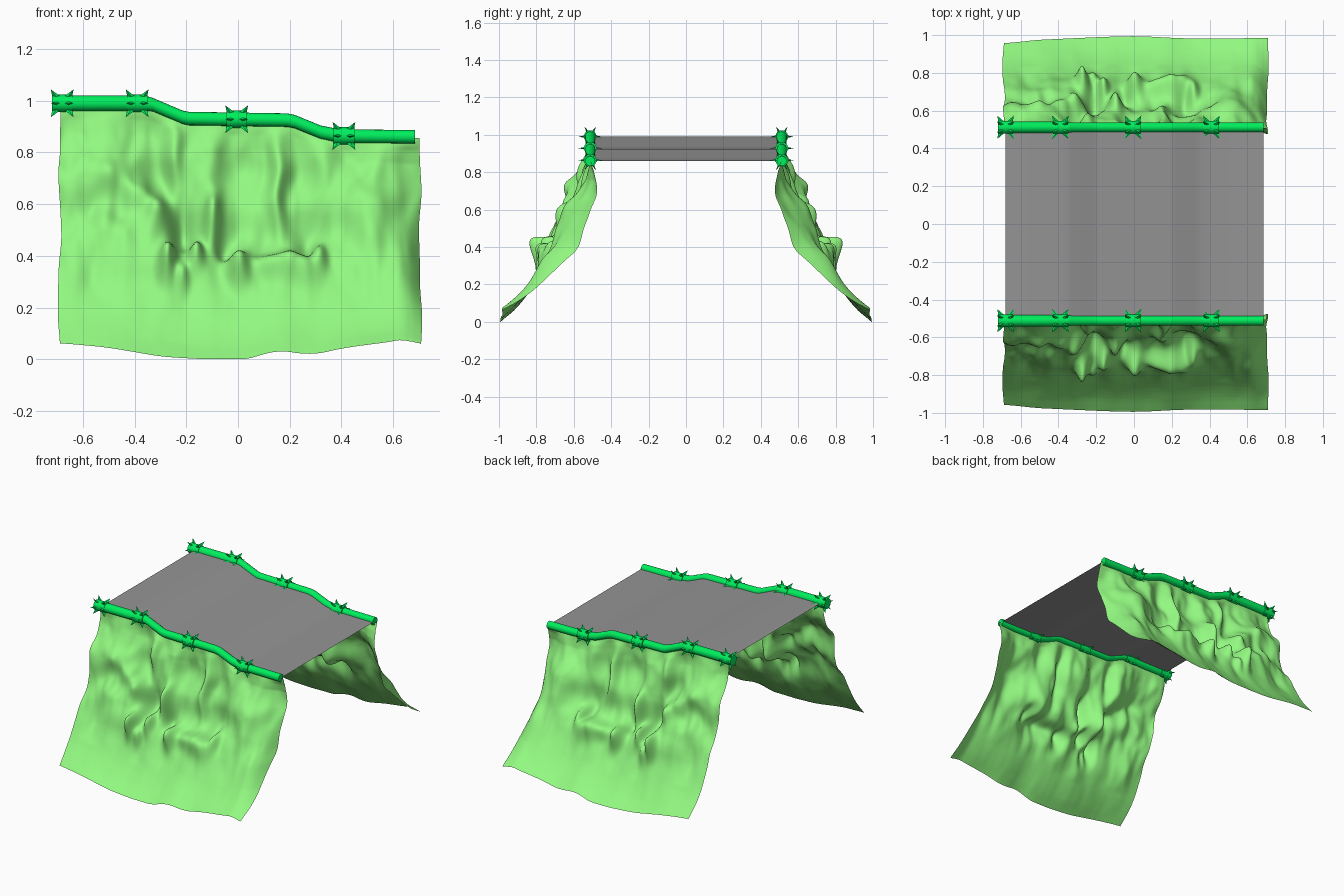
import bpy, bmesh, math
from mathutils import Vector, noise

if "Cube" in bpy.data.objects:
    bpy.data.objects.remove(bpy.data.objects["Cube"])

def material(name, rgb):
    m = bpy.data.materials.new(name)
    m.diffuse_color = (*rgb, 1)
    m.use_nodes = True
    m.node_tree.nodes["Principled BSDF"].inputs["Base Color"].default_value = m.diffuse_color
    return m

ROCK = material("light_green", (0.29, 0.95, 0.22))
PIPE = material("bright_green", (0.0, 0.86, 0.11))
ROAD = material("dark_grey", (0.30, 0.30, 0.30))

# Shared track line (x, z): followed by deck, rails and cliff tops
PATH = [(-0.72, .99), (-0.36, .99), (-0.33, .985), (-0.215, .936), (-0.19, .931),
        (0.19, .925), (0.22, .919), (0.32, .878), (0.38, .866), (0.42, .863), (0.72, .860)]
BOTTOM_Z = [(-0.7, .063), (-0.5, .045), (-0.3, .01), (-.1, -.002), (.06, .0), (.15, .038),
            (.27, .015), (.4, .042), (.6, .068), (.67, .085), (.71, .045)]
BOTTOM_Y = [(-0.7, -.035), (-0.6, -.015), (-0.4, -.005), (0, .012), (.3, -.005), (.72, 0)]
PROFILE_Y = [(-.13, .49), (0, .507), (.12, .525), (.25, .56), (.38, .61), (.5, .68),
             (.62, .76), (.74, .825), (.87, .90), (1, .985), (1.13, 1.07)]
PROFILE_Z = [(-.13, 1.12), (0, 1), (.12, .88), (.25, .74), (.38, .60), (.5, .455),
             (.62, .31), (.74, .19), (.87, .082), (1, 0), (1.13, -.082)]

def lerp(tab, t):
    t = min(max(t, tab[0][0]), tab[-1][0])
    for (a, p), (b, q) in zip(tab, tab[1:]):
        if t <= b:
            return p + (q - p) * (t - a) / (b - a)

def smooth_lerp(tab, t, w):
    return sum(lerp(tab, t + k * w / 2) for k in range(-2, 3)) / 5

def add_object(name, bm, mat, mirror=True, smooth=None):
    me = bpy.data.meshes.new(name)
    if smooth:
        bmesh.ops.recalc_face_normals(bm, faces=bm.faces)
    bm.to_mesh(me)
    bm.free()
    ob = bpy.data.objects.new(name, me)
    bpy.context.collection.objects.link(ob)
    me.materials.append(mat)
    if mirror:
        ob.modifiers.new("other_side", 'MIRROR').use_axis = (False, True, False)
    if smooth:
        bpy.context.view_layer.objects.active = ob
        ob.select_set(True)
        bpy.ops.object.shade_smooth_by_angle(angle=math.radians(smooth))
        ob.select_set(False)
    else:
        me.polygons.foreach_set("use_smooth", [True] * len(me.polygons))

# Deck: one thin sheet following the track line
bm = bmesh.new()
xs = [-0.68] + [p[0] for p in PATH[1:-1]] + [0.685]
rows = [[bm.verts.new((x, y, lerp(PATH, x))) for y in (-.505, .505)] for x in xs]
for a, b in zip(rows, rows[1:]):
    bm.faces.new((a[0], b[0], b[1], a[1]))
add_object("deck", bm, ROAD, mirror=False)

# Rail: round pipe swept along the track line
bm = bmesh.new()
RY, N = -0.512, 16
xs[0] = -0.72
rings = []
for x in xs:
    r = 0.030 if x < -0.34 else 0.026
    rings.append([bm.verts.new((x, RY + r * math.cos(k * math.tau / N),
                  lerp(PATH, x) + r * math.sin(k * math.tau / N))) for k in range(N)])
for a, b in zip(rings, rings[1:]):
    for k in range(N):
        bm.faces.new((a[k], a[k - 1], b[k - 1], b[k]))
bm.faces.new(rings[0])
bm.faces.new(rings[-1])
add_object("rail", bm, PIPE, smooth=40)

# Collars: short sleeve with two rows of splayed thorns
def collar(name, cx):
    bm = bmesh.new()
    c = Vector((cx, RY, lerp(PATH, cx)))
    r, h = 0.034, 0.040
    ends = [[bm.verts.new(c + Vector((s * h, r * math.cos(k * math.tau / N),
            r * math.sin(k * math.tau / N)))) for k in range(N)] for s in (-1, 1)]
    for k in range(N):
        bm.faces.new((ends[0][k], ends[0][k - 1], ends[1][k - 1], ends[1][k]))
    bm.faces.new(ends[0])
    bm.faces.new(ends[1])
    for s in (-1, 1):
        for k in range(6):
            a = k * math.tau / 6
            out = Vector((0, math.cos(a), math.sin(a)))
            side = Vector((0, -math.sin(a), math.cos(a)))
            along = Vector((s, 0, 0))
            root = c + along * .020 + out * (r - .006)
            tip = bm.verts.new(root + out * .034 + along * .024)
            base = [bm.verts.new(root + d) for d in
                    (along * .018, side * .007, along * -.016, side * -.007)]
            for i in range(4):
                bm.faces.new((base[i - 1], base[i], tip))
            bm.faces.new(base)
    add_object(name, bm, PIPE, smooth=30)

for i, cx in enumerate((-0.68, -0.39, -0.005, 0.41)):
    collar(f"thorn_collar_{i + 1}", cx)

# Cliff: draped rock sheet; bumps are (x, z, height, width, tallness)
BUMPS = [(-.28, .35, .10, .025, .05), (-.215, .31, .055, .022, .04), (-.165, .39, .075, .025, .05),
         (0, .35, .11, .030, .05), (.11, .36, .05, .05, .035), (.205, .36, .07, .04, .045),
         (.32, .40, .06, .025, .05), (-.09, .54, .11, .028, .08), (.27, .34, .05, .03, .05),
         (-.31, .56, .10, .04, .05), (-.39, .62, .08, .05, .05), (-.48, .70, .07, .06, .06),
         (-.6, .72, .05, .05, .09), (-.5, .5, .03, .1, .09),
         (-.05, .43, -.05, .03, .04), (-.21, .5, -.06, .04, .06), (-.3, .74, -.05, .05, .08),
         (.1, .5, -.035, .08, .06), (.28, .50, -.035, .08, .06), (.15, .68, .05, .025, .12),
         (.22, .76, -.05, .03, .1), (.33, .74, .04, .03, .09), (.5, .5, .03, .06, .1),
         (-.24, .8, .05, .025, .1), (-.01, .75, -.04, .05, .1), (.55, .68, .04, .06, .1)]

def cliff_point(x, v):
    top, low = lerp(PATH, x) - .004, smooth_lerp(BOTTOM_Z, x, .05)
    y = smooth_lerp(PROFILE_Y, v, .06) + smooth_lerp(BOTTOM_Y, x, .1) * v * v
    z = low + (top - low) * smooth_lerp(PROFILE_Z, v, .06)
    d = sum(h * math.exp(-((x - bx) / w) ** 2 / 1.6 - ((z - bz) / t) ** 2 / 1.6)
            for bx, bz, h, w, t in BUMPS)
    # folds fade out at the rail and on the smooth apron below
    fade = min(1, v / .12) * max(.1, min(1, (.80 - v) / .3))
    d += fade * (.04 * noise.noise(Vector((x * 9 + 3.1, z * 3.5, 0.4)))
                 + .04 * noise.noise(Vector((x * 4 + 7.7, z * 5, 2.3)))
                 + .018 * noise.noise(Vector((x * 17, z * 9, 5.2))))
    d *= min(1, v / .06) * min(1, (1 - v) / .1)
    # right-hand end curls inward
    e = min(max((x - .61) / .095, 0), 1)
    y -= .085 * e * e * math.sin(math.pi * min(1, v * 1.02))
    sway = .012 * noise.noise(Vector((x * 5, z * 6, 9.0)))
    return Vector((x + sway, -(y + d * .78), max(0, z + d * .65 * min(1, v * 2))))

bm = bmesh.new()
NX, NV = 170, 120
grid = [[bm.verts.new(cliff_point(-.69 + 1.395 * i / NX, j / NV)) for j in range(NV + 1)]
        for i in range(NX + 1)]
for i in range(NX):
    for j in range(NV):
        bm.faces.new((grid[i][j], grid[i][j + 1], grid[i + 1][j + 1], grid[i + 1][j]))
add_object("cliff", bm, ROCK)
